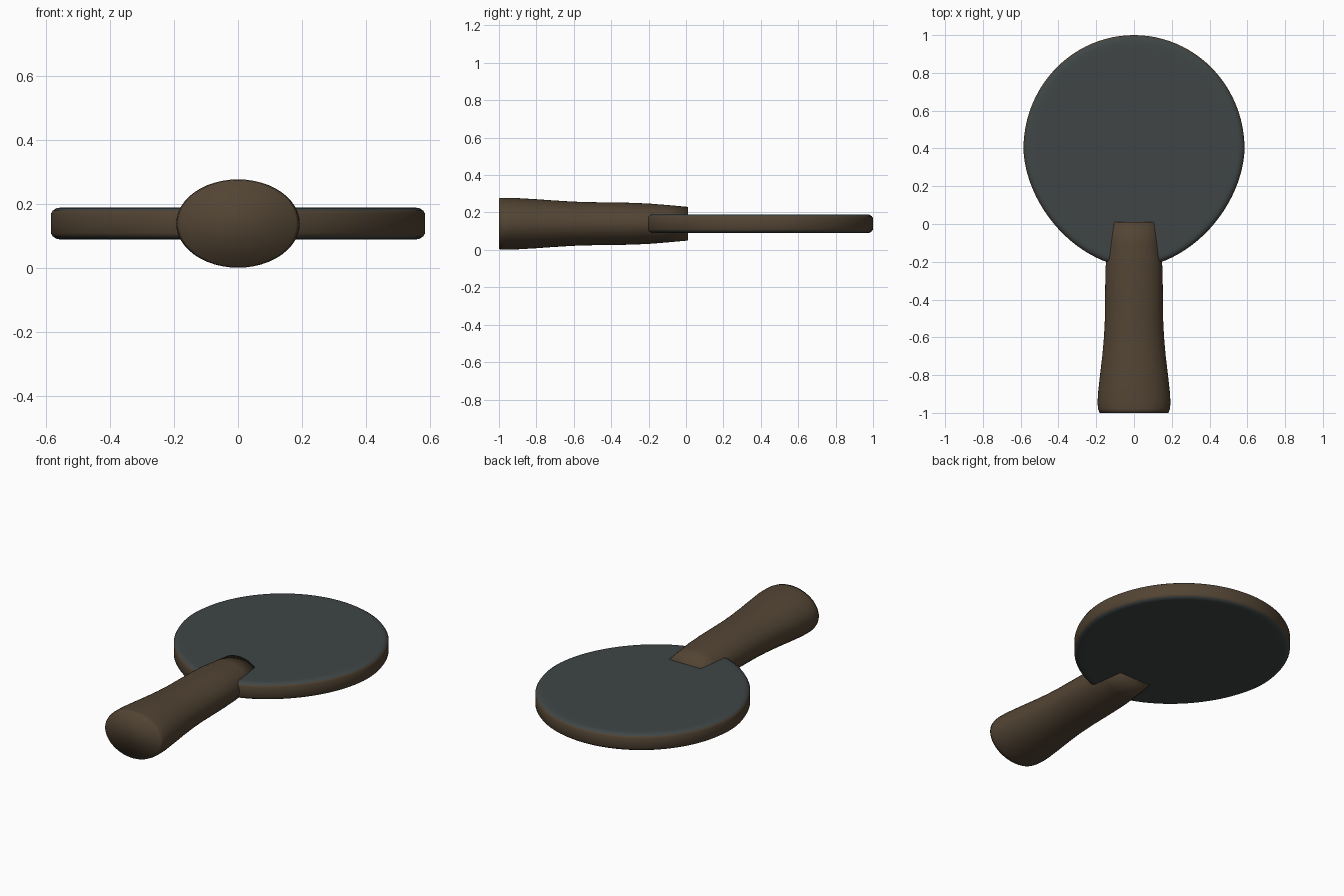
import bpy, bmesh, math

if "Cube" in bpy.data.objects:
    bpy.data.objects.remove(bpy.data.objects["Cube"])

MID = 0.14  # height of the flat middle plane


def material(name, rgb):
    m = bpy.data.materials.new(name)
    m.diffuse_color = (*rgb, 1)
    m.use_nodes = True
    m.node_tree.nodes["Principled BSDF"].inputs["Base Color"].default_value = m.diffuse_color
    return m


wood = material("dark wood", (0.085, 0.058, 0.034))
rubber = material("slate rubber", (0.050, 0.060, 0.060))


def loft(name, rings, mats):
    """Skin a list of equal-length point rings and cap both ends."""
    bm = bmesh.new()
    loops = [[bm.verts.new(p) for p in ring] for ring in rings]
    n = len(loops[0])
    for a, b in zip(loops, loops[1:]):
        for i in range(n):
            j = (i + 1) % n
            bm.faces.new((a[i], a[j], b[j], b[i]))
    bm.faces.new(loops[0][::-1])
    bm.faces.new(loops[-1])
    bmesh.ops.recalc_face_normals(bm, faces=bm.faces)
    mesh = bpy.data.meshes.new(name)
    bm.to_mesh(mesh)
    bm.free()
    for m in mats:
        mesh.materials.append(m)
    for p in mesh.polygons:
        p.use_smooth = True
    obj = bpy.data.objects.new(name, mesh)
    bpy.context.collection.objects.link(obj)
    return obj


def spow(v, e):
    return math.copysign(abs(v) ** e, v)


# Paddle blade: half circle at the far end, tapering towards the handle
def blade_ring(inset, z):
    pts = []
    for i in range(96):
        a = 2 * math.pi * i / 96
        c, s = math.cos(a), math.sin(a)
        if s >= 0:
            x, y = (0.585 - inset) * c, (0.60 - inset) * s
        else:
            x = (0.585 - inset) * spow(c, 2 / 1.8)
            y = (0.63 - inset) * spow(s, 2 / 1.8)
        pts.append((x, 0.4 + y, MID + z))
    return pts


half = [(0.0, 0.030), (0.006, 0.040), (0.018, 0.048), (0.032, 0.050), (0.06, 0.050)]
profile = [(i, -z) for i, z in reversed(half)] + half
blade = loft("blade", [blade_ring(i, z) for i, z in profile], [wood, rubber])

# Rubber on the two faces and their rounded rims, wood around the edge
for p in blade.data.polygons:
    p.material_index = 1 if abs(p.center.z - MID) > 0.04 else 0

# Flared oval handle: y, half width, half height
sections = [
    (-1.00, 0.182, 0.136), (-0.98, 0.190, 0.138), (-0.95, 0.193, 0.138),
    (-0.90, 0.191, 0.137), (-0.80, 0.180, 0.131), (-0.70, 0.168, 0.124),
    (-0.60, 0.159, 0.118), (-0.50, 0.154, 0.115), (-0.40, 0.153, 0.114),
    (-0.30, 0.152, 0.112), (-0.20, 0.149, 0.108), (-0.10, 0.139, 0.100),
    (0.01, 0.126, 0.090)]


def oval(y, w, h):
    return [(w * math.cos(2 * math.pi * i / 48), y,
             MID + h * math.sin(2 * math.pi * i / 48)) for i in range(48)]


loft("handle", [oval(*s) for s in sections], [wood])
